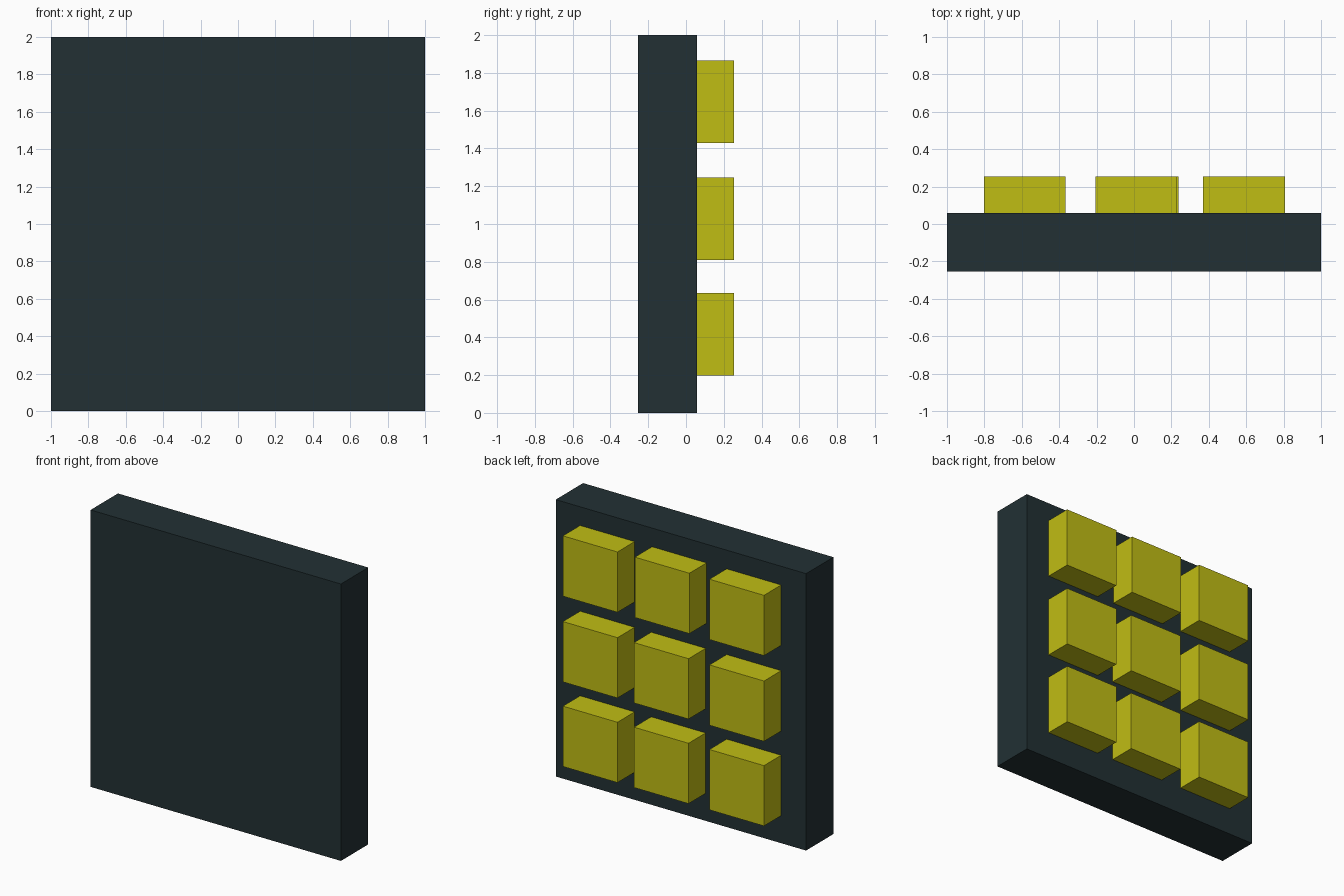
import bpy

if "Cube" in bpy.data.objects:
    bpy.data.objects.remove(bpy.data.objects["Cube"])


def material(name, color):
    mat = bpy.data.materials.new(name)
    mat.diffuse_color = color
    mat.use_nodes = True
    mat.node_tree.nodes["Principled BSDF"].inputs["Base Color"].default_value = mat.diffuse_color
    return mat


def box(name, center, size, mat):
    bpy.ops.mesh.primitive_cube_add(size=1, location=center)
    obj = bpy.context.object
    obj.name = name
    obj.scale = size
    bpy.ops.object.transform_apply(location=False, rotation=False, scale=True)
    obj.data.materials.append(mat)
    return obj


dark = material("dark_slate", (0.016, 0.03, 0.034, 1))
yellow = material("yellow", (0.53, 0.51, 0.007, 1))

# Upright backing panel
FRONT, FACE, BACK = -0.254, 0.058, 0.254
box("panel", (0, (FRONT + FACE) / 2, 1), (2, FACE - FRONT, 2), dark)

# Three by three grid of raised blocks on the back face
SIDE = 0.436
for row, z in enumerate((0.417, 1.028, 1.647)):
    middle = 0.013 if row == 2 else 0.02
    for col, x in enumerate((-0.583, middle, 0.588)):
        box(f"block_{row + 1}_{col + 1}", (x, (FACE + BACK) / 2, z),
            (SIDE, BACK - FACE, SIDE), yellow)
